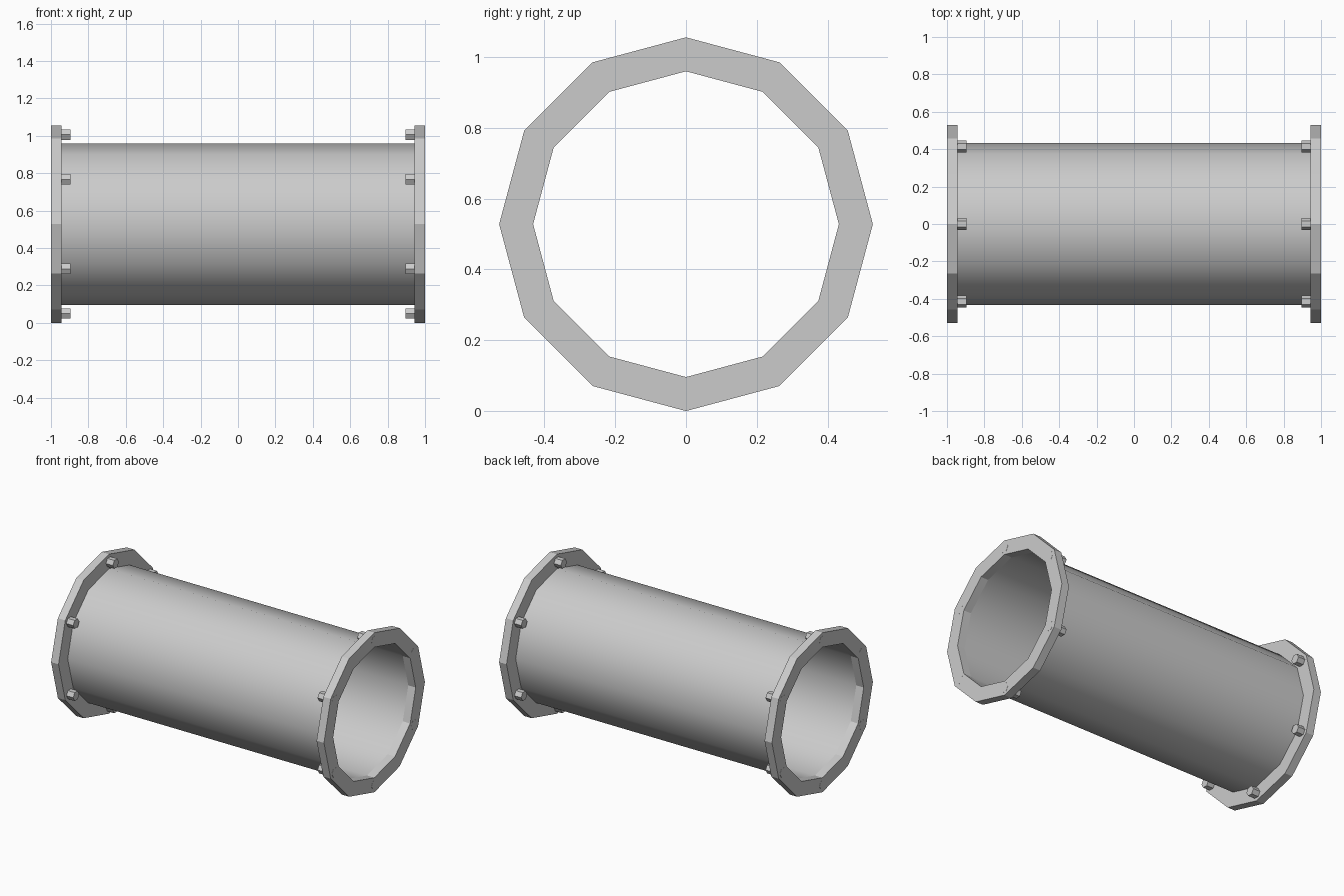
import bpy, bmesh
from math import cos, sin, pi, radians

if "Cube" in bpy.data.objects:
    bpy.data.objects.remove(bpy.data.objects["Cube"])

CZ = 0.528            # axis height
R_OUT, R_IN = 0.528, 0.432
SIDES = 12


def ring(bm, x, r, n, cy=0.0, cz=CZ):
    return [bm.verts.new((x, cy + r * cos(2 * pi * i / n), cz + r * sin(2 * pi * i / n)))
            for i in range(n)]


def bridge(bm, a, b):
    n = len(a)
    for i in range(n):
        j = (i + 1) % n
        bm.faces.new((a[i], a[j], b[j], b[i]))


def finish(bm, name):
    bmesh.ops.recalc_face_normals(bm, faces=bm.faces)
    mesh = bpy.data.meshes.new(name)
    bm.to_mesh(mesh)
    bm.free()
    obj = bpy.data.objects.new(name, mesh)
    bpy.context.collection.objects.link(obj)
    return obj


# open pipe body, smooth shaded
bm = bmesh.new()
bridge(bm, ring(bm, 0.945, R_IN, SIDES), ring(bm, -0.945, R_IN, SIDES))
pipe = finish(bm, "pipe_body")
pipe.data.polygons.foreach_set("use_smooth", [True] * len(pipe.data.polygons))

for side, label in ((-1, "left"), (1, "right")):
    # flat-sided end flange
    bm = bmesh.new()
    loops = [ring(bm, side * x, r, SIDES) for x, r in
             ((0.945, R_IN), (0.945, R_OUT), (0.9993, R_OUT), (0.9993, R_IN))]
    for k in range(4):
        bridge(bm, loops[k], loops[(k + 1) % 4])
    finish(bm, label + "_flange")

    # six hexagonal bolts through the flange
    bm = bmesh.new()
    for i in range(6):
        a = radians(30 + 60 * i)
        y, z = 0.478 * cos(a), CZ + 0.478 * sin(a)
        inner = ring(bm, side * 0.895, 0.032, 6, y, z)
        outer = ring(bm, side * 1.0, 0.032, 6, y, z)
        bridge(bm, inner, outer)
        bm.faces.new(inner)
        bm.faces.new(outer)
    finish(bm, label + "_bolts")
